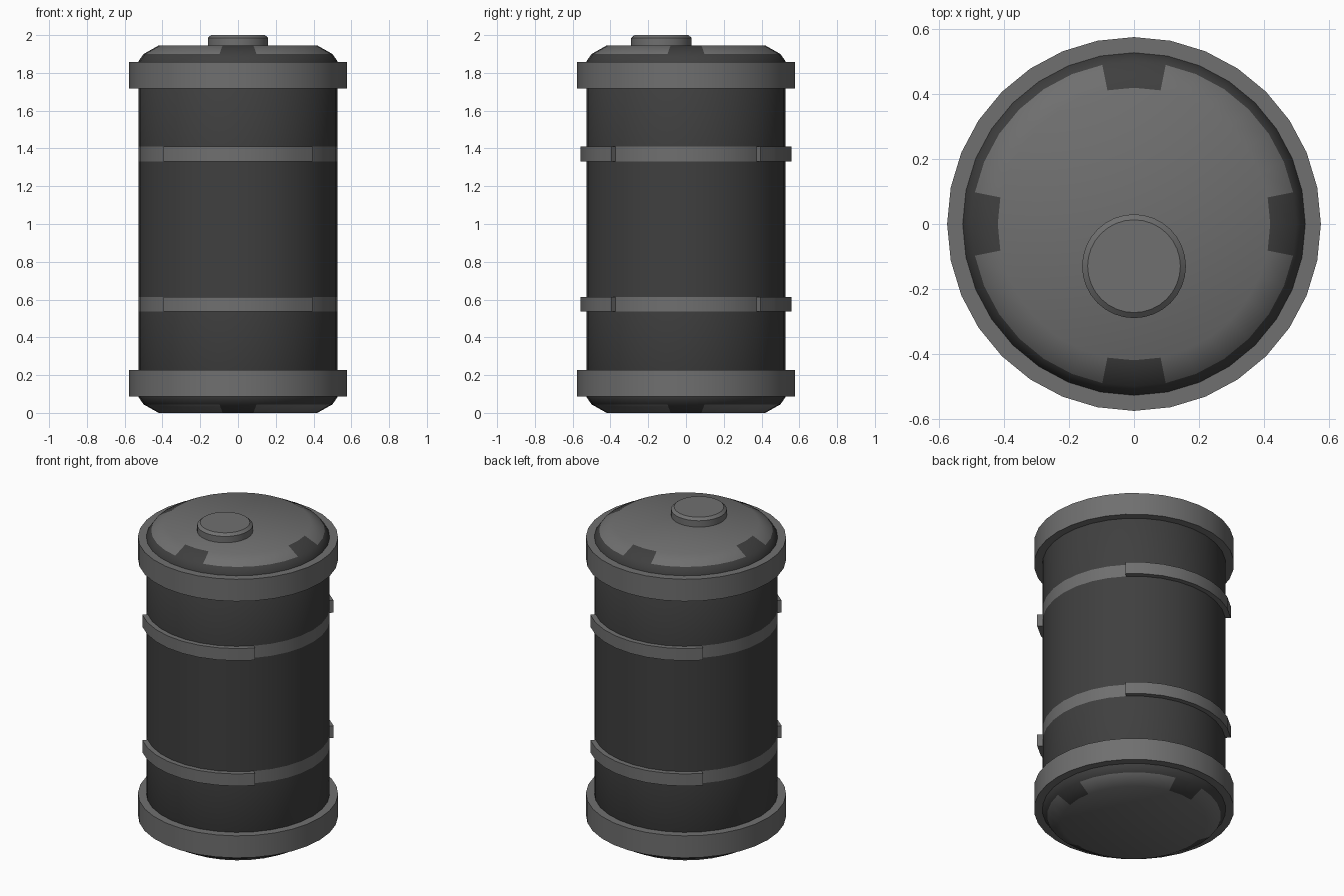
import bpy, bmesh
from math import sin, cos, pi, radians

if "Cube" in bpy.data.objects:
    bpy.data.objects.remove(bpy.data.objects["Cube"])

SEG = 32
H = 1.945          # drum height without the bung


def material(name, v):
    m = bpy.data.materials.new(name)
    m.diffuse_color = (v, v, v, 1)
    m.use_nodes = True
    m.node_tree.nodes["Principled BSDF"].inputs["Base Color"].default_value = m.diffuse_color
    return m


LIGHT = material("light_grey", 0.16)
DARK = material("dark_grey", 0.05)


def finish(name, bm, mats, angle=35):
    bmesh.ops.remove_doubles(bm, verts=bm.verts, dist=1e-5)
    bmesh.ops.recalc_face_normals(bm, faces=bm.faces)
    me = bpy.data.meshes.new(name)
    bm.to_mesh(me)
    bm.free()
    for m in mats:
        me.materials.append(m)
    ob = bpy.data.objects.new(name, me)
    bpy.context.collection.objects.link(ob)
    bpy.ops.object.select_all(action='DESELECT')
    ob.select_set(True)
    bpy.context.view_layer.objects.active = ob
    bpy.ops.object.shade_smooth_by_angle(angle=radians(angle))
    return ob


def lathe(profile, start=0, steps=SEG, closed=False, center=(0, 0)):
    """Sweep an (r, z) profile around z; optionally a partial, capped arc."""
    bm = bmesh.new()
    cols = []
    for i in range(steps + 1):
        a = 2 * pi * (start + i) / SEG
        cols.append([bm.verts.new((center[0] + r * cos(a), center[1] + r * sin(a), z))
                     for r, z in profile])
    n = len(profile)
    for a, b in zip(cols, cols[1:]):
        for j in range(n if closed else n - 1):
            k = (j + 1) % n
            q = [a[j], b[j], b[k], a[k]]
            if profile[j][0] == 0:
                q = [a[j], b[k], a[k]]
            elif profile[k][0] == 0:
                q = [a[j], b[j], a[k]]
            bm.faces.new(q)
    if closed and steps < SEG:
        bm.faces.new(cols[0])
        bm.faces.new(cols[-1])
    return bm


# Drum body: one turned shell, coloured by region
half = [(0, 0), (0.42, 0), (0.5, 0.045), (0.528, 0.085), (0.528, 0.536), (0.528, 0.613)]
body = lathe(half + [(r, H - z) for r, z in reversed(half)])
for f in body.faces:
    c = f.calc_center_median()
    r = c.xy.length
    notch = min(abs(c.x), abs(c.y)) < 0.07 and r > 0.4
    end_cap = r < 0.49 and not notch
    side_band = 0.55 < min(c.z, H - c.z) < 0.6 and abs(c.x) > abs(c.y)
    f.material_index = 0 if end_cap or side_band else 1
finish("drum_body", body, [LIGHT, DARK])

# Rims and raised front/back hoop arcs, mirrored top to bottom
for name, flip in (("lower", False), ("upper", True)):
    def box(r0, r1, z0, z1):
        if flip:
            z0, z1 = H - z1, H - z0
        return [(r0, z0), (r1, z0), (r1, z1), (r0, z1)]

    finish(name + "_rim", lathe(box(0.52, 0.576, 0.088, 0.228), closed=True), [LIGHT])
    for side, start in (("back", 4), ("front", 20)):
        arc = lathe(box(0.52, 0.559, 0.536, 0.613), start, 8, True)
        finish(f"{name}_{side}_hoop", arc, [LIGHT])

# Filler bung, offset to the front of the lid
finish("filler_bung", lathe([(0.16, 1.93), (0.16, 1.985), (0.143, 2.0), (0, 2.0)],
                            center=(0, -0.13)), [LIGHT])
